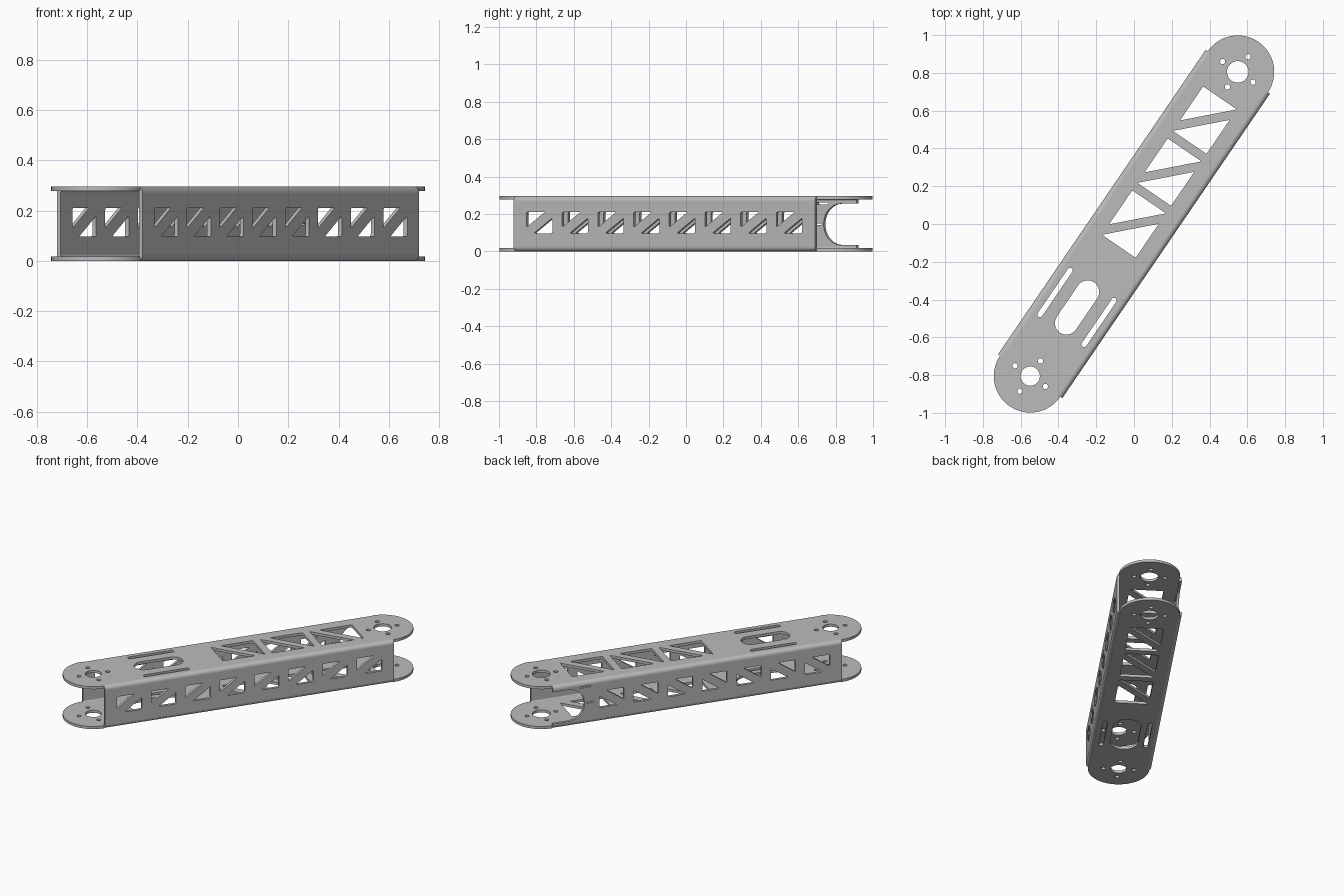
import bpy, bmesh
from math import sin, cos, pi, radians
from mathutils import Matrix, Vector

cube = bpy.data.objects.get("Cube")
if cube:
    bpy.data.objects.remove(cube)

HALF, WIDE, HIGH, T, BEND = 0.975, 0.206, 0.295, 0.018, 0.025
END_R = 0.193
TURN = Matrix.Rotation(radians(55.7), 4, 'Z')

metal = bpy.data.materials.new("grey_metal")
metal.use_nodes = True
colour = (0.5, 0.5, 0.5, 1)
metal.diffuse_color = colour
metal.node_tree.nodes["Principled BSDF"].inputs["Base Color"].default_value = colour


def arc(cx, cy, r, a0, a1, n=16):
    return [(cx + r * cos(a0 + (a1 - a0) * i / n), cy + r * sin(a0 + (a1 - a0) * i / n))
            for i in range(n + 1)]


def circle(cx, cy, r, n=32):
    return arc(cx, cy, r, 0, 2 * pi, n)[:-1]


def slot(x0, x1, y, r):
    return arc(x1 - r, y, r, -pi / 2, pi / 2) + arc(x0 + r, y, r, pi / 2, 3 * pi / 2)


def rounded(points, r, n=4):
    """Polygon with each corner replaced by a short curve."""
    out = []
    for i, p in enumerate(points):
        p = Vector(p)
        a = p + (Vector(points[i - 1]) - p).normalized() * r
        b = p + (Vector(points[(i + 1) % len(points)]) - p).normalized() * r
        for k in range(n + 1):
            t = k / n
            out.append(tuple(a * (1 - t) ** 2 + p * 2 * t * (1 - t) + b * t * t))
    return out


def sheet(name, loops, depth, matrix):
    """Flat outline with holes, thickened and placed."""
    curve = bpy.data.curves.new(name, 'CURVE')
    curve.dimensions, curve.fill_mode, curve.extrude = '2D', 'BOTH', depth / 2
    for loop in loops:
        spline = curve.splines.new('POLY')
        spline.points.add(len(loop) - 1)
        for pt, (x, y) in zip(spline.points, loop):
            pt.co = (x, y, 0, 1)
        spline.use_cyclic_u = True
    temp = bpy.data.objects.new(name + "_outline", curve)
    mesh = bpy.data.meshes.new_from_object(temp)
    bpy.data.objects.remove(temp)
    bm = bmesh.new()
    bm.from_mesh(mesh)
    bmesh.ops.remove_doubles(bm, verts=bm.verts, dist=1e-5)
    bmesh.ops.recalc_face_normals(bm, faces=bm.faces)
    bm.transform(TURN @ matrix)
    bm.to_mesh(mesh)
    bm.free()
    mesh.materials.clear()
    mesh.materials.append(metal)
    obj = bpy.data.objects.new(name, mesh)
    bpy.context.collection.objects.link(obj)
    bpy.ops.object.select_all(action='DESELECT')
    obj.select_set(True)
    bpy.context.view_layer.objects.active = obj
    bpy.ops.object.shade_smooth_by_angle(angle=radians(30))
    return obj


# Plates: round ends, pivot holes, truss triangles and slots
def plate_loops(oval_r):
    flat = WIDE - BEND
    loops = [[(HALF, -flat)] + arc(HALF, 0, END_R, -pi / 2, pi / 2, 32) + [(HALF, flat), (-HALF, flat)]
             + arc(-HALF, 0, END_R, pi / 2, 3 * pi / 2, 32) + [(-HALF, -flat)]]
    for cx, r in ((HALF, 0.057), (-HALF, 0.051)):
        loops.append(circle(cx, 0, r))
        for i in range(4):
            loops.append(circle(cx + 0.097 * cos(i * pi / 2), 0.097 * sin(i * pi / 2), 0.014, 16))
    for i in range(3):
        u, v = -0.143 + i * 0.333, 0.108
        loops.append(rounded([(u, v), (u, -v), (u + 0.218, -v)], 0.008))
        loops.append(rounded([(u + 0.285, -v), (u + 0.285, v), (u + 0.067, v)], 0.008))
    loops.append(slot(-0.535 - 0.1 - oval_r, -0.535 + 0.1 + oval_r, 0, oval_r))
    for v in (-0.141, 0.141):
        loops.append(slot(-0.69, -0.38, v, 0.014))
    return loops


sheet("top_plate", plate_loops(0.061), T, Matrix.Translation((0, 0, HIGH - T / 2)))
sheet("bottom_plate", plate_loops(0.088), T, Matrix.Translation((0, 0, T / 2)))


# Side walls: rows of windows split by a diagonal strut
def windows(count):
    loops = []
    w, z0, z1, gap = 0.167, 0.097, 0.211, 0.048
    for i in range(count):
        u = -0.892 + i * 0.231
        loops.append(rounded([(u, z1), (u, z0 + 0.032), (u + w - gap, z1)], 0.01))
        loops.append(rounded([(u + w, z0), (u + w, z1 - 0.032), (u + gap, z0)], 0.01))
    return loops


low, high = BEND, HIGH - BEND
upright = Matrix.Rotation(pi / 2, 4, 'X')
plain = [(-HALF, low), (HALF, low), (HALF, high), (-HALF, high)]
bite = arc(0.872, 0.145, 0.11, 3 * pi / 2, pi / 2, 28)
notched = [(-HALF, low), (HALF, low), (HALF, 0.035)] + bite + [(HALF, 0.255), (HALF, high), (-HALF, high)]
side = WIDE - T / 2
sheet("right_wall", [plain] + windows(8), T, Matrix.Translation((0, -side, 0)) @ upright)
sheet("left_wall", [notched] + windows(7) + [slot(0.72, 0.795, 0.257, 0.005), slot(0.70, 0.75, 0.145, 0.005)],
      T, Matrix.Translation((0, side, 0)) @ upright)

# Rounded folds joining the walls to the plates
along = Matrix(((0, 0, 1, 0), (1, 0, 0, 0), (0, 1, 0, 0), (0, 0, 0, 1)))
corners = (("left_top_fold", 1, 1, 0), ("right_top_fold", -1, 1, 1),
           ("right_bottom_fold", -1, -1, 2), ("left_bottom_fold", 1, -1, 3))
for name, sx, sz, quarter in corners:
    cx, cz = sx * (WIDE - BEND), HIGH / 2 + sz * (HIGH / 2 - BEND)
    a = quarter * pi / 2
    profile = arc(cx, cz, BEND, a, a + pi / 2, 8) + arc(cx, cz, BEND - T, a + pi / 2, a, 8)
    sheet(name, [profile], 2 * HALF, along)
